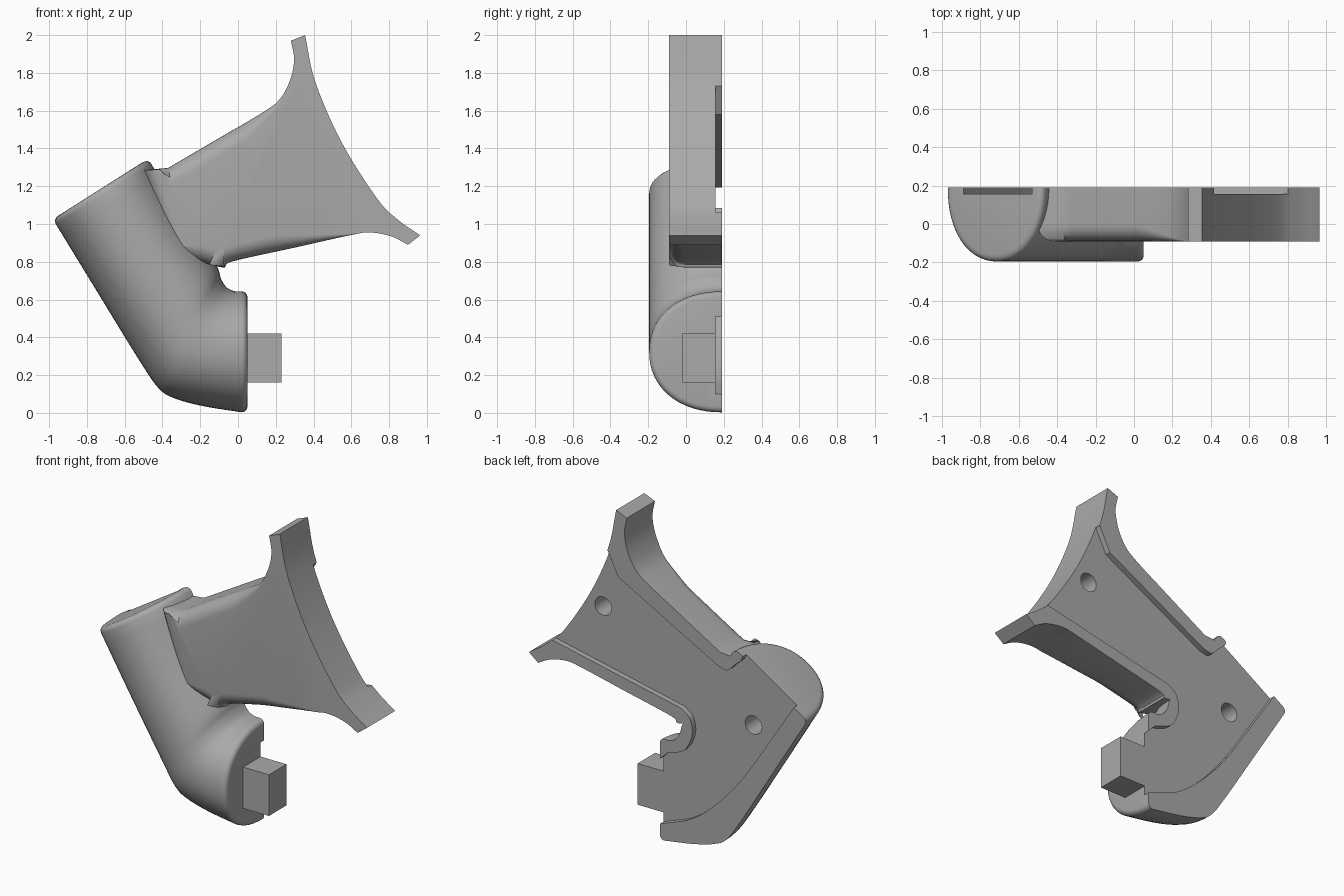
import bpy, bmesh, math
from mathutils import Vector

BACK, PANEL, OVER = 0.19, 0.155, 0.25

cube = bpy.data.objects.get("Cube")
if cube:
    bpy.data.objects.remove(cube)

grey = bpy.data.materials.new("plain_grey")
grey.use_nodes = True
grey.diffuse_color = (0.4, 0.4, 0.4, 1)
grey.node_tree.nodes["Principled BSDF"].inputs["Base Color"].default_value = (0.4, 0.4, 0.4, 1)


def spline(points, steps=6):
    """Smooth open curve through the points."""
    p = [Vector(q) for q in points]
    p = [2 * p[0] - p[1]] + p + [2 * p[-1] - p[-2]]
    out = []
    for a, b, c, d in zip(p, p[1:], p[2:], p[3:]):
        for i in range(steps):
            t = i / steps
            out.append(0.5 * (2 * b + (c - a) * t + (2 * a - 5 * b + 4 * c - d) * t ** 2
                              + (3 * b - a - 3 * c + d) * t ** 3))
    return out + [p[-2]]


def loft(name, rings):
    """Skin a list of closed rings and cap both ends."""
    bm = bmesh.new()
    loops = [[bm.verts.new(co) for co in ring] for ring in rings]
    n = len(loops[0])
    for a, b in zip(loops, loops[1:]):
        for i in range(n):
            j = (i + 1) % n
            bm.faces.new((a[i], a[j], b[j], b[i]))
    bm.faces.new(loops[0])
    bm.faces.new(loops[-1])
    bmesh.ops.recalc_face_normals(bm, faces=bm.faces)
    mesh = bpy.data.meshes.new(name)
    bm.to_mesh(mesh)
    bm.free()
    mesh.materials.append(grey)
    ob = bpy.data.objects.new(name, mesh)
    bpy.context.collection.objects.link(ob)
    return ob


def prism(name, outline, y0, y1):
    return loft(name, [[(p[0], y, p[1]) for p in outline] for y in (y0, y1)])


def combine(target, tool, operation):
    mod = target.modifiers.new(operation.lower(), "BOOLEAN")
    mod.operation, mod.solver, mod.object = operation, "EXACT", tool
    bpy.context.view_layer.objects.active = target
    bpy.ops.object.modifier_apply(modifier=mod.name)
    bpy.data.objects.remove(tool)


# Bent handle: half-oval sections between an outer and an inner edge
outer = spline([(-0.965, 1.0), (-0.757, 0.66), (-0.53, 0.29), (-0.42, 0.13),
                (-0.33, 0.075), (-0.18, 0.035), (0.02, 0.003)])
inner = spline([(-0.46, 1.32), (-0.27, 1.0), (-0.12, 0.79), (-0.09, 0.71),
                (-0.06, 0.665), (-0.02, 0.645), (0.02, 0.643)])


def section(o, i, shift=(0, 0), inset=0.0):
    mid, half = (o + i) / 2 + Vector(shift), (i - o) / 2
    half = half * (1 - inset / half.length)
    ring = [(*(mid - half), OVER), (*(mid + half), OVER)]
    for k in range(33):
        u = math.pi * k / 32
        c, s = math.cos(u), math.sin(u)
        c, s = math.copysign(abs(c) ** 0.93, c), abs(s) ** 0.93
        ring.append((*(mid + half * c), BACK - (0.385 - inset) * s))
    return [(x, y, z) for x, z, y in ring]


rings = [section(o, i) for o, i in zip(outer, inner)]
axis = Vector((-0.53, 0.85))
for k in range(1, 5):
    a = math.pi / 2 * k / 4
    r_in, r_out = 1 - math.cos(a), math.sin(a)
    rings.insert(0, section(outer[0], inner[0], axis * 0.03 * r_out, 0.035 * r_in))
    rings.append(section(outer[-1], inner[-1], (0.03 * r_out, 0), 0.03 * r_in))
body = loft("shell_half", rings)

# Stem flaring into a concave saddle; its front edges round off along the stem only
top = spline([(-0.37, 1.297), (-0.1, 1.455), (0.13, 1.59), (0.22, 1.66),
              (0.275, 1.76), (0.297, 1.87), (0.28, 1.97)])
saddle = spline([(0.355, 2.0), (0.41, 1.75), (0.55, 1.43), (0.74, 1.13), (0.85, 1.02), (0.965, 0.94)])
bottom = spline([(0.9, 0.89), (0.81, 0.935), (0.7, 0.955), (0.6, 0.942), (0.3, 0.875),
                 (-0.03, 0.802), (-0.075, 0.77), (-0.2, 0.8)])
outline = [Vector((-0.5, 1.285))] + top + saddle + bottom + [Vector((-0.35, 0.85))]


def edge_radius(index):
    if len(top) < index <= len(top) + len(saddle):
        return 0.0
    return 0.085 * min(1, max(0, (0.62 - outline[index].x) / 0.4)) if index > len(top) else \
        0.085 * min(1, max(0, (0.26 - outline[index].x) / 0.25))


def inward(index):
    d = outline[(index + 1) % len(outline)] - outline[index - 1]
    return Vector((d.y, -d.x)).normalized()


rings = [[(p.x, OVER, p.y) for p in outline]]
for k in range(9):
    a = math.pi / 2 * k / 8
    ring = []
    for i, p in enumerate(outline):
        r = edge_radius(i)
        q = p + inward(i) * r * (1 - math.cos(a))
        ring.append((q.x, -0.09 + r * (1 - math.sin(a)) - 0.0002 * k / 8, q.y))
    rings.append(ring)
combine(body, loft("stem", rings), "UNION")

# Flat mating plane at the back
square = [(-2, -1), (2, -1), (2, 3), (-2, 3)]
combine(body, prism("back_cutter", square, BACK, 0.5), "DIFFERENCE")

# Recessed inner panel, leaving raised rims along the edges
panel = [(-0.52, 1.285), (-0.6, 1.5), (-1.05, 1.35), (-0.88, 1.075)]
panel += spline([(-0.8, 0.95), (-0.49, 0.49), (-0.21, 0.215), (0.05, 0.1)], 5)
panel += [(0.3, 0.1), (0.3, 0.51), (0.05, 0.51)]
panel += spline([(0.0, 0.56), (-0.12, 0.61), (-0.175, 0.72), (-0.16, 0.82), (-0.1, 0.87)], 5)
panel += [(0.8, 1.06), (1.3, 1.06), (1.3, 1.73), (0.415, 1.73), (0.34, 1.58)]
panel += spline([(-0.36, 1.205), (-0.42, 1.195), (-0.465, 1.235)], 5)
combine(body, prism("panel_cutter", panel, PANEL, 0.5), "DIFFERENCE")

# Two blind peg holes
for x, z in ((0.47, 1.35), (-0.58, 0.88)):
    circle = [(x + 0.058 * math.cos(math.tau * k / 32), z + 0.058 * math.sin(math.tau * k / 32))
              for k in range(32)]
    combine(body, prism("hole_cutter", circle, 0.02, 0.4), "DIFFERENCE")

# Square locking tab on the foot
prism("locking_tab", [(0.0, 0.16), (0.23, 0.16), (0.23, 0.42), (0.0, 0.42)], -0.02, PANEL)

bpy.ops.object.select_all(action="DESELECT")
body.select_set(True)
bpy.context.view_layer.objects.active = body
bpy.ops.object.shade_smooth_by_angle(angle=math.radians(32))
